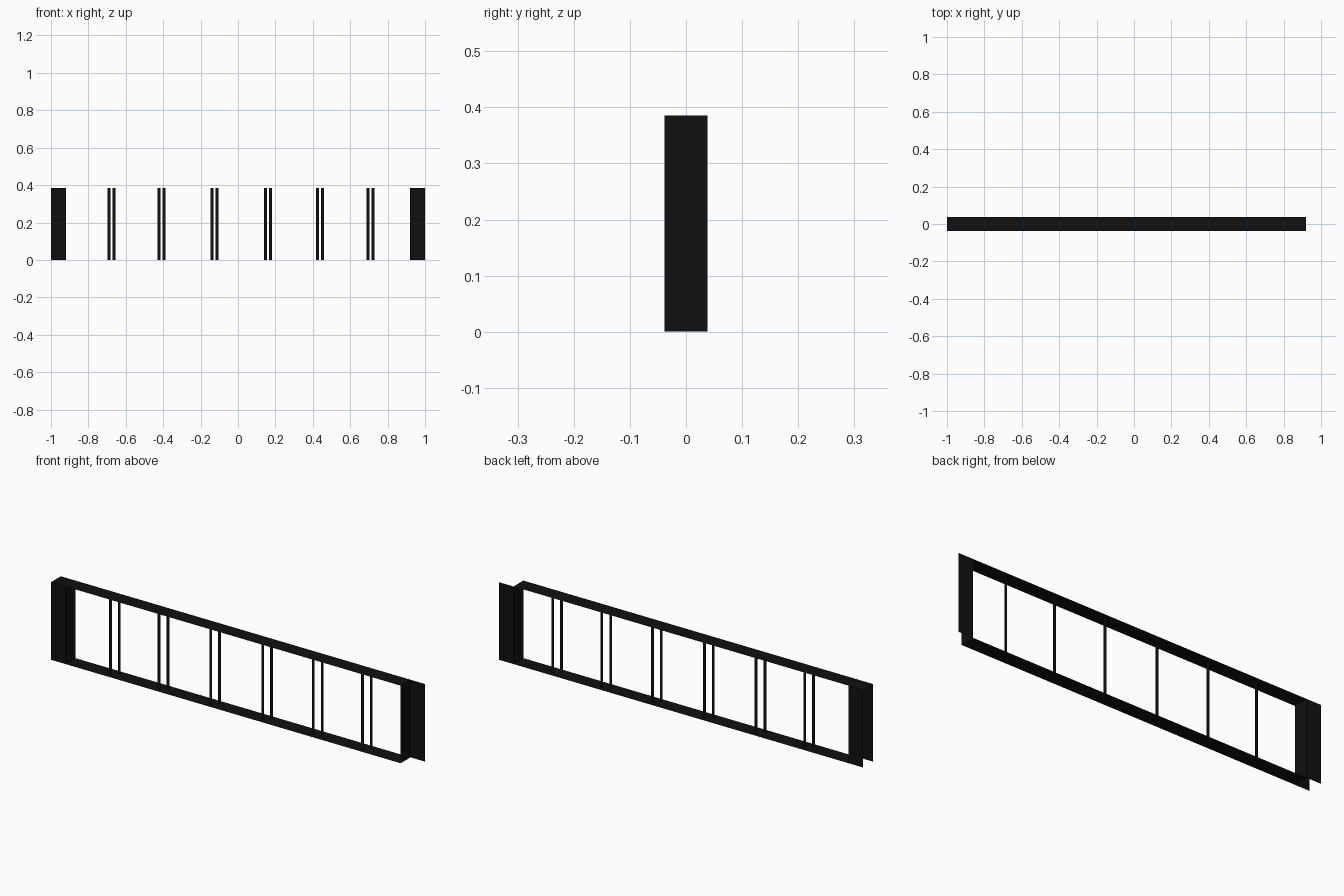
import bpy

if "Cube" in bpy.data.objects:
    bpy.data.objects.remove(bpy.data.objects["Cube"])

H = 0.385      # height of the railing
D = 0.0385     # half depth
END = 0.92     # inner edge of both ends

black = bpy.data.materials.new("black_paint")
black.diffuse_color = (0.005, 0.005, 0.005, 1)
black.use_nodes = True
black.node_tree.nodes["Principled BSDF"].inputs["Base Color"].default_value = black.diffuse_color


def sheet(name, origin, u, v):
    """Flat single-sided panel spanned by two edge vectors."""
    o = origin
    a = tuple(o[i] + u[i] for i in range(3))
    b = tuple(a[i] + v[i] for i in range(3))
    c = tuple(o[i] + v[i] for i in range(3))
    mesh = bpy.data.meshes.new(name)
    mesh.from_pydata([o, a, b, c], [], [(0, 1, 2, 3)])
    mesh.materials.append(black)
    obj = bpy.data.objects.new(name, mesh)
    bpy.context.collection.objects.link(obj)
    return obj


# Top and bottom rails
sheet("top_rail", (-1, -D, H), (1 + END, 0, 0), (0, 2 * D, 0))
sheet("bottom_rail", (-END, -D, 0), (0, 2 * D, 0), (2 * END, 0, 0))

# Left post: front, back and inner faces
sheet("left_post_front", (-1, -D, 0), (1 - END, 0, 0), (0, 0, H))
sheet("left_post_back", (-END, D, 0), (END - 1, 0, 0), (0, 0, H))
sheet("left_post_inner", (-END, -D, 0), (0, 2 * D, 0), (0, 0, H))

# Right post: end face and rear flange
sheet("right_post_end", (END, -D, 0), (0, 2 * D, 0), (0, 0, H))
sheet("right_post_flange", (1, D, 0), (END - 1, 0, 0), (0, 0, H))

# Six pairs of thin staggered bars
W = 0.015
for i, x in enumerate((-0.676, -0.409, -0.126, 0.160, 0.438, 0.708)):
    for side, s in (("front", -1), ("back", 1)):
        sheet(f"bar_{side}_{i + 1}", (x + s * 0.0135 - W / 2, s * 0.0155, 0),
              (W, 0, 0), (0, 0, H))
